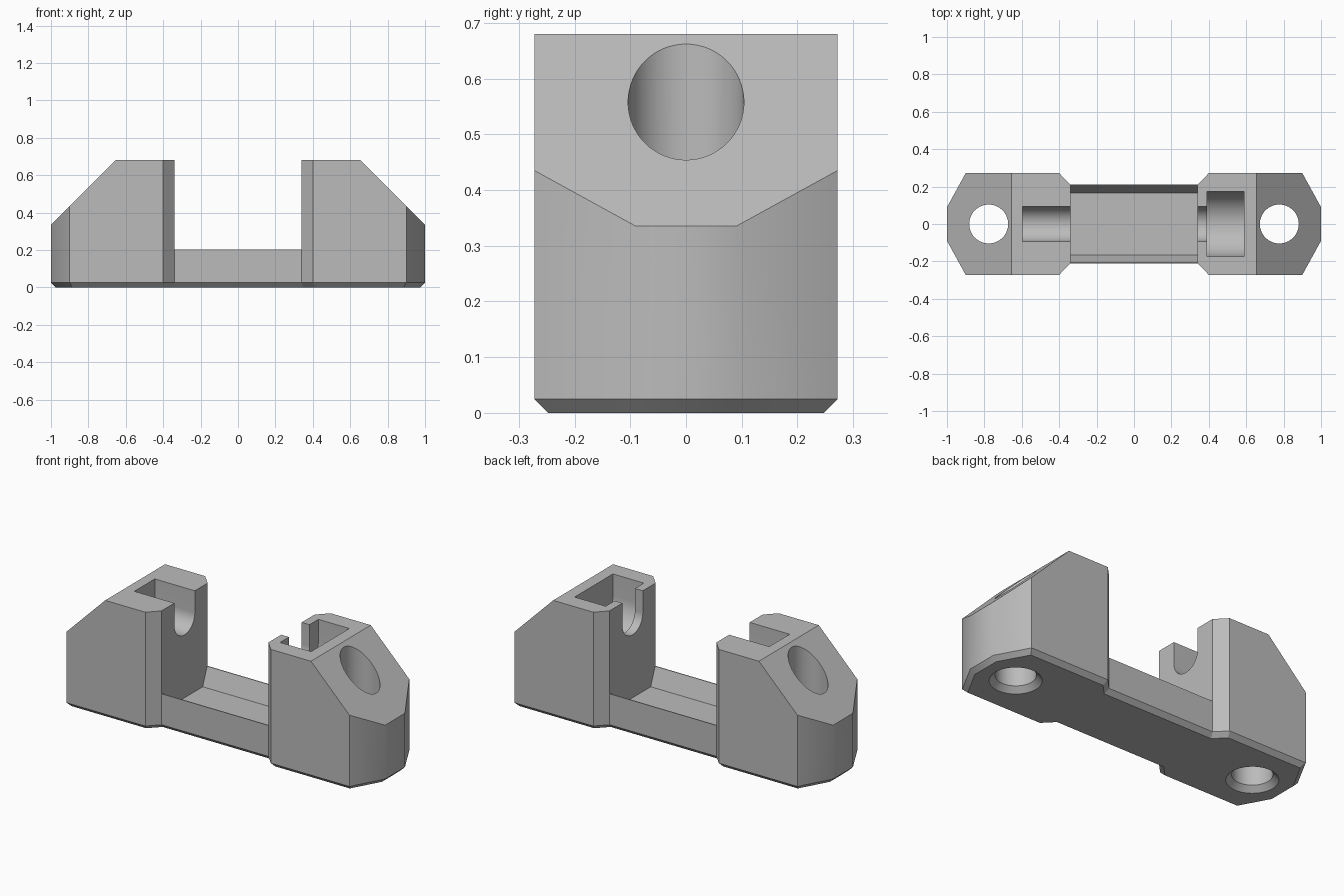
import bpy, bmesh, math
from mathutils import Vector, Matrix

if "Cube" in bpy.data.objects:
    bpy.data.objects.remove(bpy.data.objects["Cube"])

grey = bpy.data.materials.new("plain grey")
grey.diffuse_color = (0.5, 0.5, 0.5, 1)
grey.use_nodes = True
grey.node_tree.nodes["Principled BSDF"].inputs["Base Color"].default_value = grey.diffuse_color


def prism(name, pts, direction):
    """Extrude a closed 3D polygon along a direction."""
    bm = bmesh.new()
    face = bm.faces.new([bm.verts.new(p) for p in pts])
    ext = bmesh.ops.extrude_face_region(bm, geom=[face])
    moved = [v for v in ext["geom"] if isinstance(v, bmesh.types.BMVert)]
    bmesh.ops.translate(bm, verts=moved, vec=Vector(direction))
    bmesh.ops.recalc_face_normals(bm, faces=bm.faces)
    return finish(name, bm)


def cone(name, x, z0, z1, r0, r1):
    """Vertical round cutter with different end radii."""
    bm = bmesh.new()
    bmesh.ops.create_cone(bm, cap_ends=True, segments=64, radius1=r0, radius2=r1,
                          depth=z1 - z0, matrix=Matrix.Translation((x, 0, (z0 + z1) / 2)))
    return finish(name, bm)


def finish(name, bm):
    mesh = bpy.data.meshes.new(name)
    bm.to_mesh(mesh)
    bm.free()
    mesh.materials.append(grey)
    ob = bpy.data.objects.new(name, mesh)
    bpy.context.collection.objects.link(ob)
    return ob


def u_slot(name, x0, x1, r, zc=0.555):
    """Round-bottomed slot, open at the top, running along x."""
    pts = [(x0, r, 0.8)]
    pts += [(x0, r * math.cos(a), zc - r * math.sin(a))
            for a in (math.pi * i / 32 for i in range(33))]
    pts += [(x0, -r, 0.8)]
    return prism(name, pts, (x1 - x0, 0, 0))


# Footprint: two pointed blocks joined by a narrower bridge
quarter = [(1, 0.09), (0.9, 0.272), (0.4, 0.272), (0.34, 0.21)]
half = quarter + [(-x, y) for x, y in reversed(quarter)]
outline = half + [(-x, -y) for x, y in half]
body = prism("holder_body", [(x, y, 0.025) for x, y in outline], (0, 0, 0.655))

# Bevelled bottom edge
bm = bmesh.new()
bm.from_mesh(body.data)
bottom = [f for f in bm.faces if f.normal.z < -0.9]
bmesh.ops.inset_region(bm, faces=bottom, thickness=0.025, depth=0, use_even_offset=True)
bmesh.ops.translate(bm, verts=bottom[0].verts[:], vec=(0, 0, -0.025))
bm.to_mesh(body.data)
bm.free()

cutters = []

# Gap between the blocks with a sloped channel in the bridge
side = [(0.4, 0.8), (0.4, 0.203), (0.205, 0.203), (0.165, 0.10)]
section = side + [(-y, z) for y, z in reversed(side)]
cutters.append(prism("gap_cutter", [(-0.34, y, z) for y, z in section], (0.68, 0, 0)))

for s in (-1, 1):
    # Sloped outer shoulder
    cutters.append(prism("shoulder_cutter", [(s * x, -0.5, z) for x, z in
                   ((0.555, 0.78), (1.1, 0.235), (1.1, 0.78))], (0, 1, 0)))
    # Screw hole with a countersink underneath
    cutters.append(cone("screw_hole_cutter", s * 0.777, -0.1, 0.9, 0.104, 0.104))
    cutters.append(cone("countersink_cutter", s * 0.777, -0.03, 0.03, 0.164, 0.104))

# Shaft slots and the wide pocket
cutters.append(u_slot("left_slot_cutter", -0.595, -0.3, 0.093))
cutters.append(u_slot("right_slot_cutter", 0.3, 0.45, 0.093))
cutters.append(u_slot("right_pocket_cutter", 0.39, 0.587, 0.174))

for c in cutters:
    c.hide_render = True
    c.hide_viewport = True
    mod = body.modifiers.new(c.name, 'BOOLEAN')
    mod.object = c
    mod.operation = 'DIFFERENCE'
    mod.solver = 'EXACT'

# Apply the cuts, then smooth the round surfaces only
bpy.context.view_layer.update()
deps = bpy.context.evaluated_depsgraph_get()
cut_mesh = bpy.data.meshes.new_from_object(body.evaluated_get(deps))
body.modifiers.clear()
body.data = cut_mesh
for c in cutters:
    bpy.data.objects.remove(c)
bpy.ops.object.select_all(action='DESELECT')
body.select_set(True)
bpy.context.view_layer.objects.active = body
bpy.ops.object.shade_smooth_by_angle(angle=math.radians(30))
